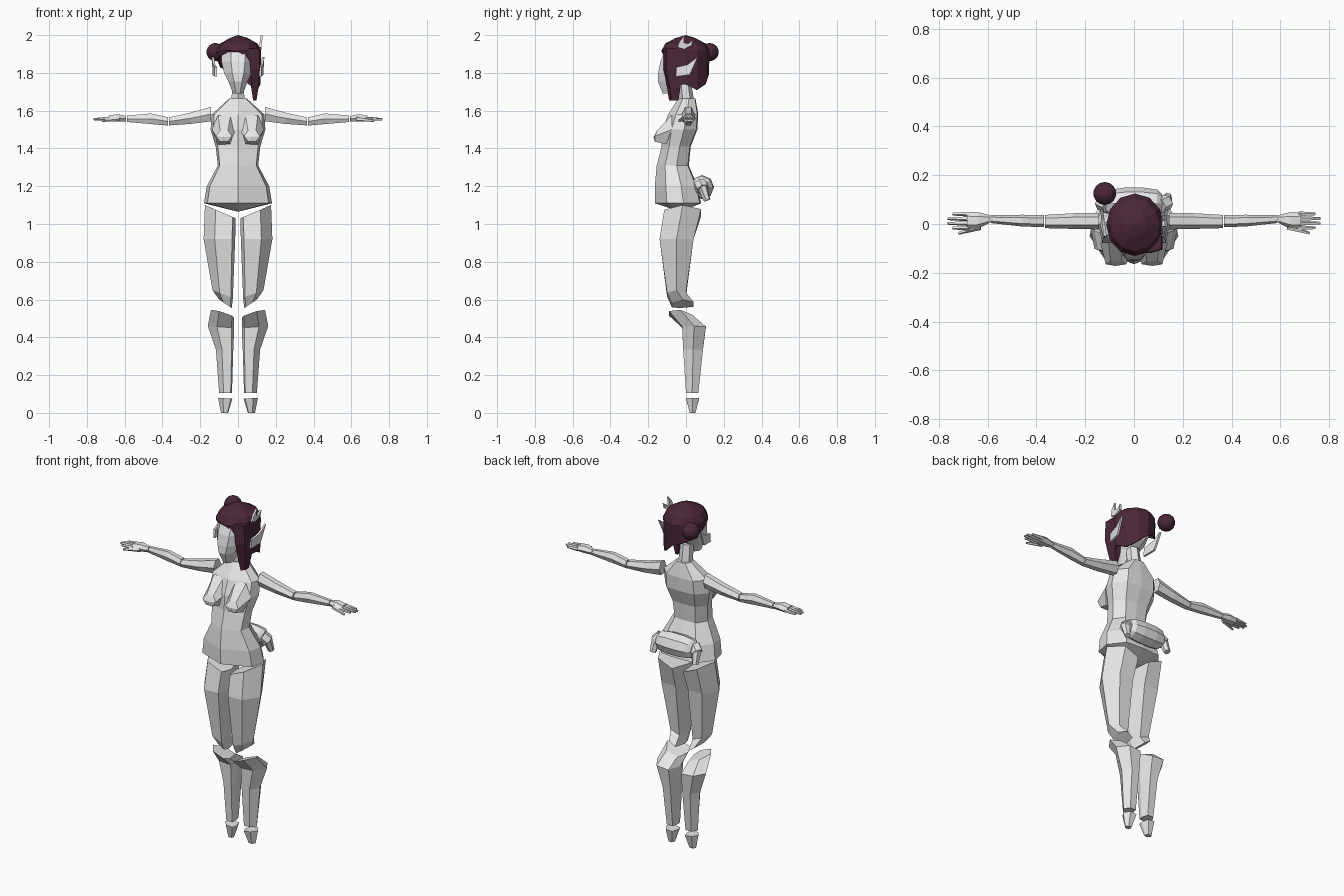
import bpy, bmesh, math
from mathutils import Vector

if "Cube" in bpy.data.objects:
    bpy.data.objects.remove(bpy.data.objects["Cube"])


def material(name, rgb):
    m = bpy.data.materials.new(name)
    m.diffuse_color = (*rgb, 1)
    m.use_nodes = True
    m.node_tree.nodes["Principled BSDF"].inputs["Base Color"].default_value = m.diffuse_color
    return m


GREY = material("pale_grey", (0.8, 0.8, 0.8))
PLUM = material("dark_plum", (0.07, 0.02, 0.04))


def loft(name, rings, mat=GREY, start=True, end=True):
    """Skin a list of equal-length point rings; start/end may be an apex point."""
    bm = bmesh.new()
    rows = [[bm.verts.new(p) for p in r] for r in rings]
    n = len(rows[0])
    for a, b in zip(rows, rows[1:]):
        for i in range(n):
            j = (i + 1) % n
            bm.faces.new((a[i], a[j], b[j], b[i]))
    for cap, row in ((start, rows[0]), (end, rows[-1])):
        if cap is True:
            bm.faces.new(row)
        elif cap:
            apex = bm.verts.new(cap)
            for i in range(n):
                bm.faces.new((row[i], row[(i + 1) % n], apex))
    bmesh.ops.recalc_face_normals(bm, faces=bm.faces)
    me = bpy.data.meshes.new(name)
    bm.to_mesh(me)
    bm.free()
    me.materials.append(mat)
    ob = bpy.data.objects.new(name, me)
    bpy.context.collection.objects.link(ob)
    return ob


def oval_x(x, yc, ry, zc, rz, n=6):
    """Ring in the y-z plane, flat on top."""
    k = 1 / math.sin(math.pi / 3) if n == 6 else 1
    return [(x, yc + ry * math.cos(2 * math.pi * i / n),
             zc + k * rz * math.sin(2 * math.pi * i / n)) for i in range(n)]


def oval_z(z, xc, rx, yc, ry, n=8):
    return [(xc + rx * math.cos(2 * math.pi * (i + .5) / n),
             yc + ry * math.sin(2 * math.pi * (i + .5) / n), z) for i in range(n)]


def limb_ring(s, xi, xo, yf, yb, zi, zo, tilt=0):
    """Six-sided leg section, height sloping from inside to outside and front to back."""
    pts = []
    for u, v in ((0, .35), (.15, 1), (.7, 1), (1, .5), (.65, 0), (.1, 0)):
        pts.append((s * (xi + (xo - xi) * u), yf + (yb - yf) * v,
                    zi + (zo - zi) * u - tilt * v))
    return pts


def tube(name, a, b, ra, rb, n=6, mat=GREY):
    """Tapered tube between two points."""
    a, b = Vector(a), Vector(b)
    q = (b - a).to_track_quat('Z', 'Y')
    ring = lambda c, r: [c + q @ Vector((r * math.cos(2 * math.pi * i / n),
                                         r * math.sin(2 * math.pi * i / n), 0)) for i in range(n)]
    return loft(name, [ring(a, ra), ring(b, rb)], mat)


# Torso: flared hem, narrow waist, sloping shoulders
def torso_ring(z, w, yf, yb):
    d = yb - yf
    half = [(0, yf), (.9 * w, yf + .26 * d), (w, yf + .62 * d), (.62 * w, yb - .03 * d), (0, yb)]
    pts = half + [(-x, y) for x, y in reversed(half[1:-1])]
    return [(x, y, z) for x, y in pts]


loft("torso", [torso_ring(*r) for r in (
    (1.11, .18, -.165, .08), (1.20, .165, -.165, .06), (1.31, .107, -.155, .015),
    (1.41, .118, -.13, .025), (1.50, .145, -.125, .06), (1.58, .14, -.095, .065),
    (1.665, .045, -.04, .05))], start=(0, -.03, 1.065))
loft("neck", [oval_z(1.64, 0, .04, .005, .04, 6), oval_z(1.76, 0, .035, -.01, .035, 6)])

# Head with a pointed chin
loft("head", [oval_z(z, 0, w, (f + b) / 2, (b - f) / 2) for z, w, f, b in (
    (1.69, .028, -.125, -.06), (1.755, .055, -.155, .0), (1.80, .08, -.155, .06),
    (1.86, .095, -.145, .095), (1.92, .095, -.12, .09), (1.95, .07, -.09, .07))])

for s, side in ((-1, "left"), (1, "right")):
    # Chest
    base = [(s * (.072 + .066 * math.cos(i * math.pi / 3)), -.075 - .03 * (i in (4, 5)),
             1.5 + .09 * math.sin(i * math.pi / 3)) for i in range(6)]
    tip = [(s * (.074 + .042 * math.cos(i * math.pi / 3)), -.165 + .012 * (i in (1, 2)),
            1.465 + .034 * math.sin(i * math.pi / 3)) for i in range(6)]
    loft("chest_" + side, [base, tip], end=(s * .076, -.172, 1.46))

    # Legs
    loft("thigh_" + side, [limb_ring(s, *r) for r in (
        (.012, .175, -.115, .08, 1.03, 1.10), (.015, .182, -.14, .04, .92, .92),
        (.027, .135, -.1, .0, .61, .65), (.033, .10, -.075, .04, .555, .60))])
    loft("shin_" + side, [limb_ring(s, *r) for r in (
        (.02, .143, -.09, .03, .51, .555, .02), (.02, .16, -.02, .105, .45, .46),
        (.025, .117, -.015, .09, .335, .335), (.032, .1, .0, .065, .105, .105))])
    loft("foot_" + side, [limb_ring(s, *r) for r in (
        (.03, .106, .0, .07, .075, .08), (.052, .09, .02, .05, 0, 0))])

    # Arms
    loft("upper_arm_" + side, [oval_x(s * x, *r) for x, *r in (
        (.143, .012, .034, 1.582, .038), (.25, .012, .032, 1.56, .03),
        (.365, .01, .027, 1.543, .021))])
    loft("forearm_" + side, [oval_x(s * x, *r) for x, *r in (
        (.37, .012, .025, 1.543, .022), (.46, .014, .024, 1.557, .028),
        (.588, .02, .016, 1.557, .017))])
    loft("palm_" + side, [oval_x(s * x, *r) for x, *r in (
        (.592, .02, .016, 1.557, .015), (.64, .014, .034, 1.562, .02),
        (.685, .014, .036, 1.558, .015))])
    for i, length in enumerate((.745, .765, .765, .745)):
        y = -.016 + .019 * i
        tube(f"finger_{i + 1}_{side}", (s * .675, y, 1.558), (s * length, y, 1.555), .011, .006, 5)
    tube("thumb_" + side, (s * .63, -.012, 1.557), (s * .72, -.038, 1.546), .013, .006, 5)

    # Pointed ears
    outline = ((-.055, 1.78), (.02, 1.79), (.062, 1.885), (.01, 1.845), (-.05, 1.83))
    loft("ear_" + side, [[(s * (x + .14 * (y + .05)), y, z) for y, z in outline]
                         for x in (.112, .124)])

    # Hanging ends of the hip pouch
    tube("pouch_end_" + side, (s * .105, .075, 1.215), (s * .135, .09, 1.185), .034, .034)
    tube("pouch_nub_" + side, (s * .13, .085, 1.2), (s * .138, .112, 1.125), .027, .018)

# Hip pouch: barrel lying across the lower back
loft("pouch_barrel", [oval_x(x, .085, r, 1.195, r, 8) for x, r in (
    (-.115, .038), (-.095, .056), (-.04, .064), (.04, .064), (.095, .056), (.115, .038))])

# Hair cap with an uneven lower edge, short on the left and long on the right
edge = (1.91, 1.87, 1.73, 1.74, 1.71, 1.74, 1.79, 1.81, 1.83, 1.87, 1.89, 1.91)


def hair_ring(k, zs):
    return [(.004 + .118 * k * math.sin(i * math.pi / 6),
             -.003 - .128 * k * math.cos(i * math.pi / 6), zs[i]) for i in range(12)]


hair = loft("hair_cap", [hair_ring(.97, edge), hair_ring(1, [1.915 + .005 * (i % 2) for i in range(12)]),
                         hair_ring(.84, [1.955] * 12), hair_ring(.4, [1.985] * 12)],
            PLUM, start=False, end=(0, 0, 2.0))
mod = hair.modifiers.new("thickness", 'SOLIDIFY')
mod.thickness = .008

# Long front lock
loft("hair_lock", [[(x0, y0, z), (x1, y0 + .015, z), (x1, y1, z), (x0, y1, z)]
                   for z, x0, x1, y0, y1 in (
    (1.93, .055, .112, -.118, -.04), (1.82, .066, .116, -.12, -.03),
    (1.72, .07, .108, -.10, -.03), (1.655, .08, .098, -.09, -.04))], PLUM)

# Side bun
bpy.ops.mesh.primitive_uv_sphere_add(segments=14, ring_count=9, radius=.048,
                                     location=(-.12, .125, 1.91))
bun = bpy.context.object
bun.name = "hair_bun"
bun.data.materials.append(PLUM)

# Crescent hair ornament on the right
crescent = ((-.045, 1.935), (-.01, 1.925), (.03, 1.945), (.035, 1.975), (.012, 1.955),
            (-.012, 1.96), (-.008, 1.998), (-.035, 1.965))
loft("hair_ornament", [[(x + .1 * (z - 1.93), y, z) for y, z in crescent] for x in (.112, .124)])
